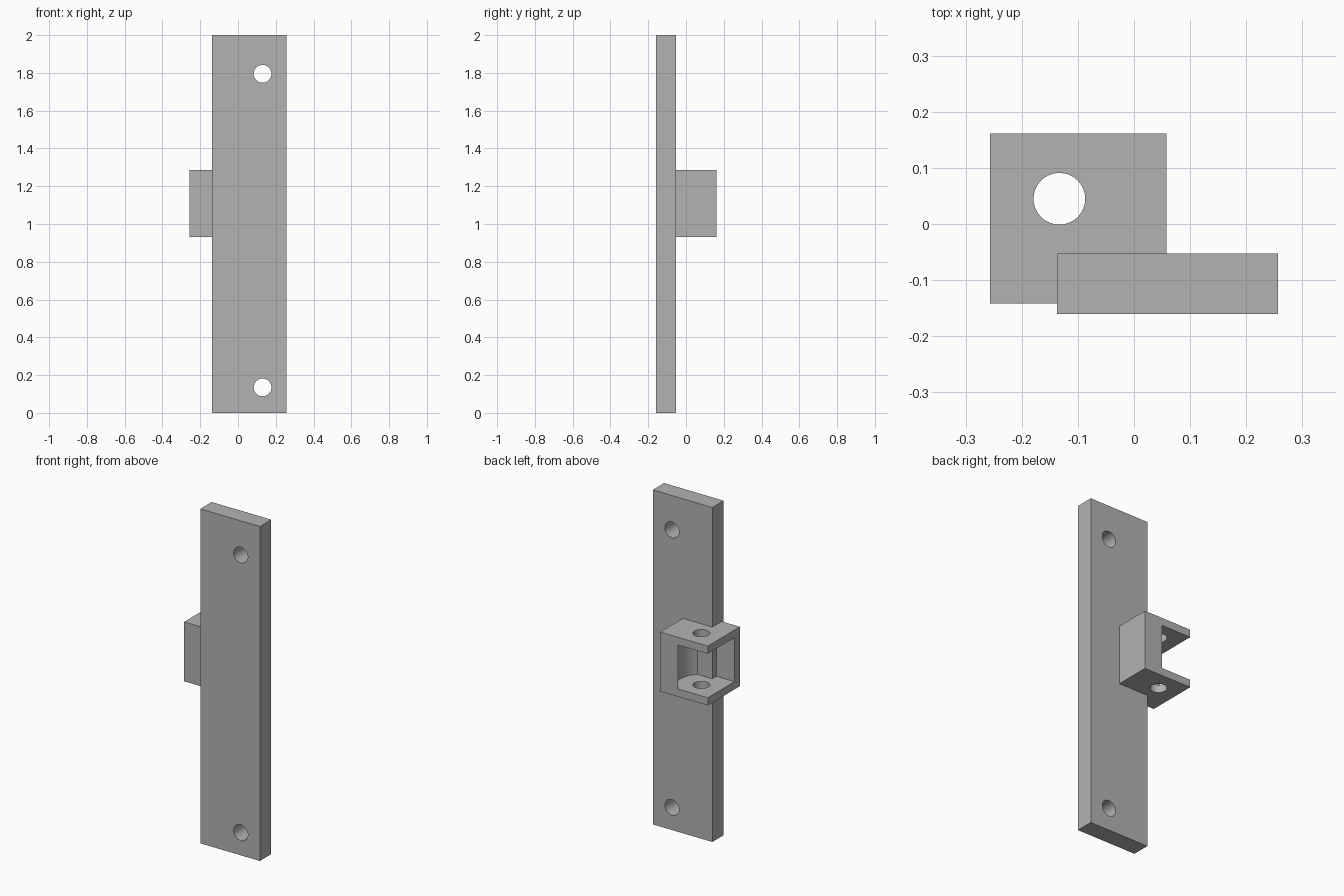
import bpy, bmesh
from math import radians, sin, cos, pi
from mathutils import Matrix

cube = bpy.data.objects.get("Cube")
if cube:
    bpy.data.objects.remove(cube, do_unlink=True)

grey = bpy.data.materials.new("grey metal")
grey.use_nodes = True
colour = (0.45, 0.45, 0.45, 1)
grey.diffuse_color = colour
grey.node_tree.nodes["Principled BSDF"].inputs["Base Color"].default_value = colour


def prism(name, points, z0, z1, matrix=Matrix()):
    """Extrude a flat outline from z0 to z1, then place it."""
    bm = bmesh.new()
    base = bm.faces.new([bm.verts.new((x, y, z0)) for x, y in points])
    top = bmesh.ops.extrude_face_region(bm, geom=[base])["geom"]
    verts = [v for v in top if isinstance(v, bmesh.types.BMVert)]
    bmesh.ops.translate(bm, vec=(0, 0, z1 - z0), verts=verts)
    bmesh.ops.transform(bm, matrix=matrix, verts=bm.verts)
    bmesh.ops.recalc_face_normals(bm, faces=bm.faces)
    mesh = bpy.data.meshes.new(name)
    bm.to_mesh(mesh)
    bm.free()
    mesh.materials.append(grey)
    obj = bpy.data.objects.new(name, mesh)
    bpy.context.collection.objects.link(obj)
    return obj


def rect(x0, x1, y0, y1):
    return [(x0, y0), (x1, y0), (x1, y1), (x0, y1)]


def arc(cx, cy, r, start, end, steps):
    angles = [start + (end - start) * i / steps for i in range(steps + 1)]
    return [(cx + r * cos(a), cy + r * sin(a)) for a in angles]


def circle(cx, cy, r):
    return arc(cx, cy, r, 0, 2 * pi, 64)[:-1]


def cut(obj, cutter):
    cutter.hide_render = True
    bpy.context.view_layer.objects.active = obj
    mod = obj.modifiers.new("cut", "BOOLEAN")
    mod.operation, mod.solver, mod.object = "DIFFERENCE", "EXACT", cutter
    bpy.ops.object.modifier_apply(modifier=mod.name)
    bpy.data.objects.remove(cutter, do_unlink=True)


# Long mounting plate with two screw holes through its thickness
plate = prism("mounting_plate", rect(-0.137, 0.257, -0.16, -0.053), 0, 2)
upright = Matrix.Rotation(radians(90), 4, "X")
for z in (0.135, 1.795):
    cut(plate, prism("screw_hole", circle(0.13, z, 0.047), -0.5, 0.5, upright))

# Clevis bracket: pocket rounded around the pin axis, open to the back and right
px, py, r = -0.133, 0.045, 0.137
bottom, top, flange = 0.93, 1.285, 0.046
bracket = prism("clevis_bracket", rect(-0.257, 0.058, -0.142, 0.161), bottom, top)
pocket = arc(px, py, r, -pi / 2, pi / 2, 48)
pocket += [(px, 0.3), (-0.4, 0.3), (-0.4, py - r)]
cut(bracket, prism("pocket", pocket, bottom + flange, top - flange))
cut(bracket, prism("pin_hole", circle(px, py, 0.046), 0.8, 1.4))

# Smooth round walls, sharp edges elsewhere
for obj in (plate, bracket):
    bpy.ops.object.select_all(action="DESELECT")
    obj.select_set(True)
    bpy.context.view_layer.objects.active = obj
    bpy.ops.object.shade_smooth_by_angle(angle=radians(30))
